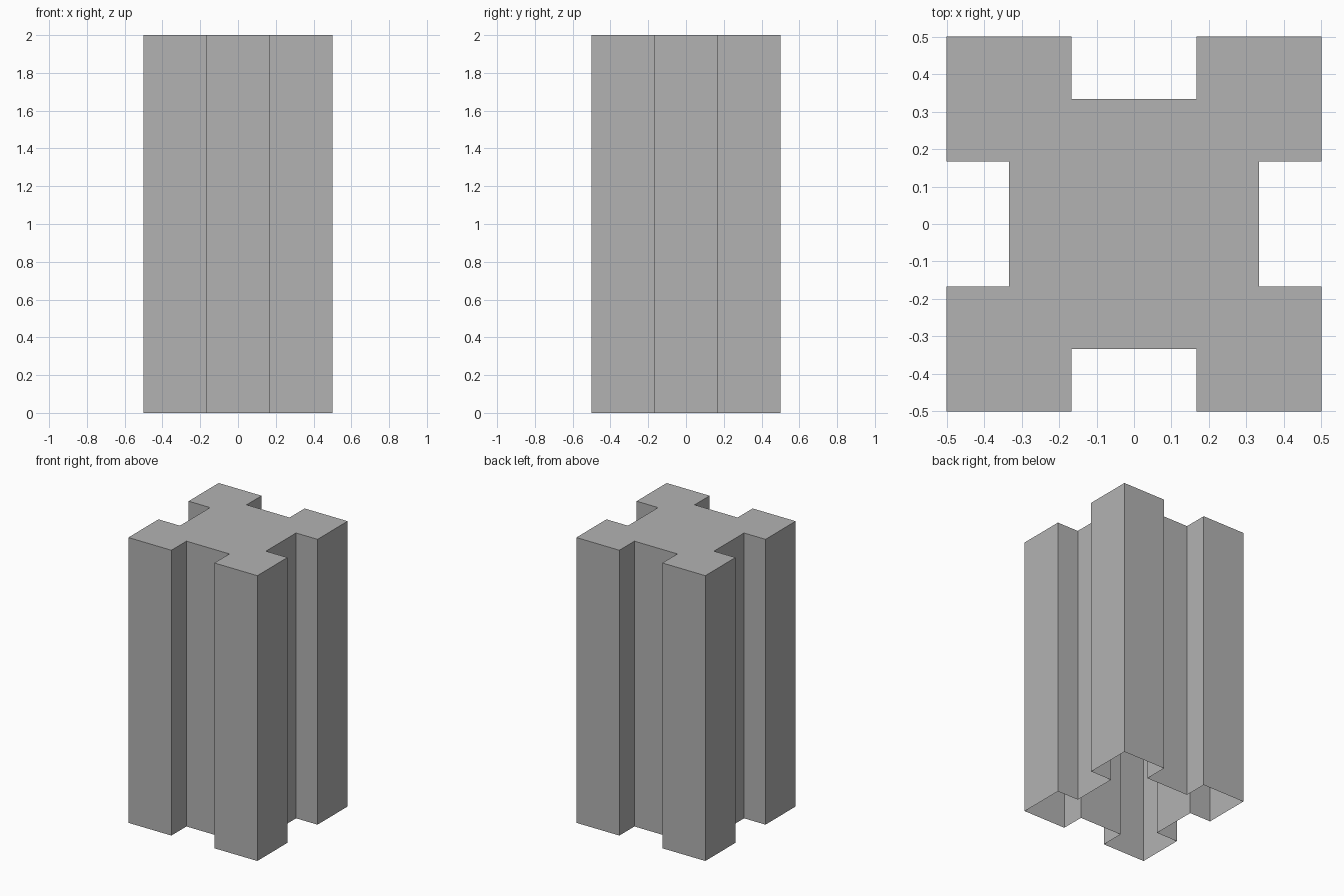
import bpy, bmesh

if "Cube" in bpy.data.objects:
    bpy.data.objects.remove(bpy.data.objects["Cube"])

# One side of the notched cross-section, ending at its corner (counter-clockwise)
H, G, D = 1 / 2, 1 / 6, 1 / 3
side = [(H, -G), (D, -G), (D, G), (H, G), (H, H)]

# Repeat the side by quarter turns
profile = []
for _ in range(4):
    profile += side
    side = [(-y, x) for x, y in side]

# Pillar: flat top and straight walls, open underneath
bm = bmesh.new()
top = [bm.verts.new((x, y, 2)) for x, y in profile]
bottom = [bm.verts.new((x, y, 0)) for x, y in profile]
bm.faces.new(top)
n = len(profile)
for i in range(n):
    j = (i + 1) % n
    bm.faces.new((bottom[i], bottom[j], top[j], top[i]))

mesh = bpy.data.meshes.new("notched_pillar")
bm.to_mesh(mesh)
bm.free()
pillar = bpy.data.objects.new("notched_pillar", mesh)
bpy.context.collection.objects.link(pillar)

# Dark grey finish
grey = bpy.data.materials.new("dark_grey")
grey.diffuse_color = (0.45, 0.45, 0.45, 1)
grey.use_nodes = True
grey.node_tree.nodes["Principled BSDF"].inputs["Base Color"].default_value = grey.diffuse_color
mesh.materials.append(grey)
